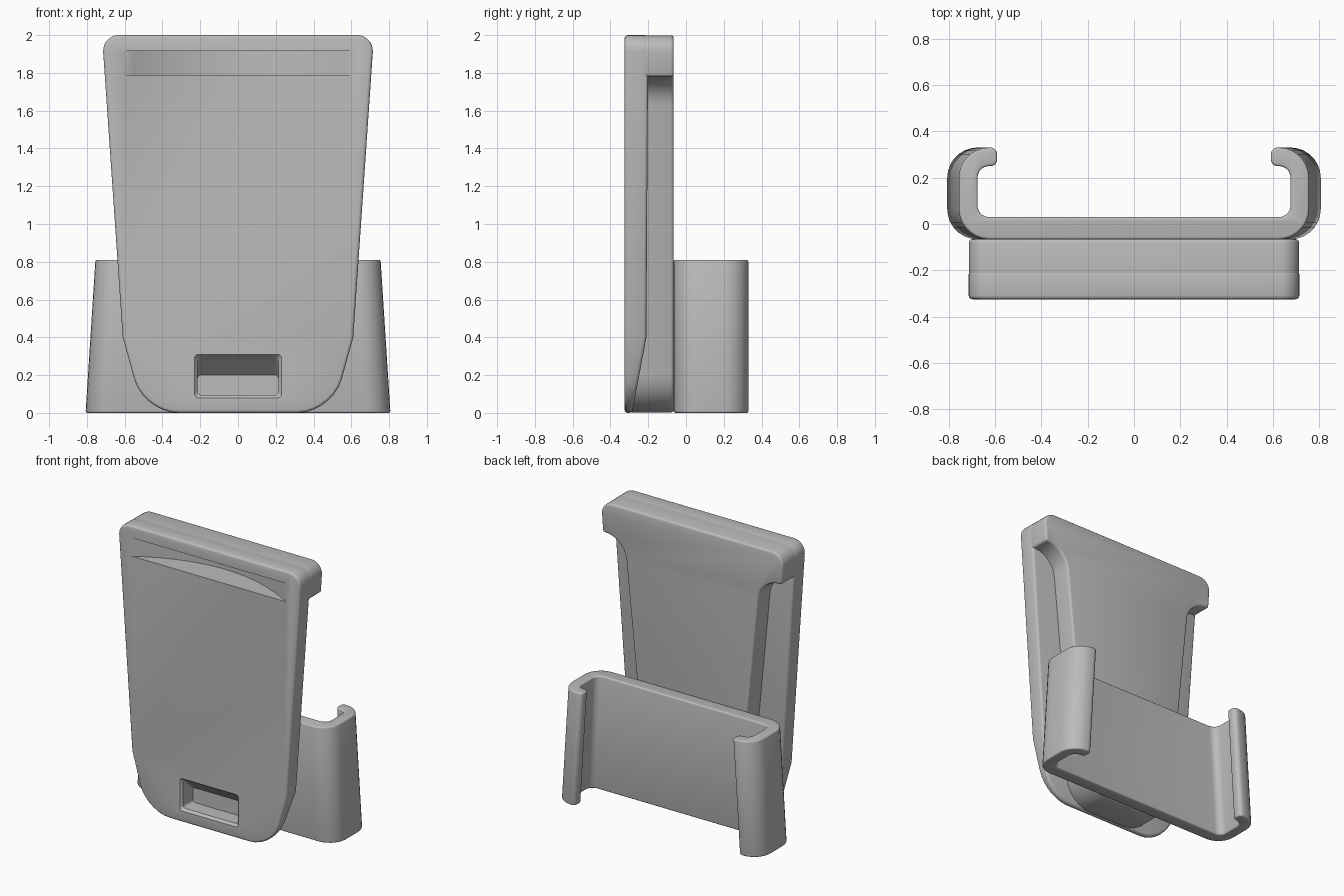
import bpy, bmesh, math
from mathutils import Vector

if "Cube" in bpy.data.objects:
    bpy.data.objects.remove(bpy.data.objects["Cube"])

grey = bpy.data.materials.new("grey plastic")
grey.diffuse_color = (0.5, 0.5, 0.5, 1)
grey.use_nodes = True
grey.node_tree.nodes["Principled BSDF"].inputs["Base Color"].default_value = grey.diffuse_color


def outline(half, seg=7):
    """Mirror the right half (x, v, corner size) and round every corner."""
    pts = half + [(-x, v, r) for x, v, r in reversed(half)]
    out = []
    for i, (x, v, r) in enumerate(pts):
        c = Vector((x, v))
        if r == 0:
            out.append(c)
            continue
        a = c + (Vector(pts[i - 1][:2]) - c).normalized() * r
        b = c + (Vector(pts[(i + 1) % len(pts)][:2]) - c).normalized() * r
        ha, hb = a.lerp(c, 0.55), b.lerp(c, 0.55)
        for k in range(seg + 1):
            t = k / seg
            u = 1 - t
            out.append(a * u**3 + ha * 3 * u * u * t + hb * 3 * u * t * t + b * t**3)
    return out


def loft(name, rings):
    """Solid skinned through rings of equal point count."""
    bm = bmesh.new()
    vs = [[bm.verts.new(p) for p in ring] for ring in rings]
    n = len(vs[0])
    for lo, hi in zip(vs, vs[1:]):
        for i in range(n):
            j = (i + 1) % n
            bm.faces.new((lo[i], lo[j], hi[j], hi[i]))
    bm.faces.new(vs[0])
    bm.faces.new(vs[-1])
    bmesh.ops.recalc_face_normals(bm, faces=bm.faces)
    me = bpy.data.meshes.new(name)
    bm.to_mesh(me)
    bm.free()
    ob = bpy.data.objects.new(name, me)
    bpy.context.collection.objects.link(ob)
    me.materials.append(grey)
    return ob


def upright(half, y):
    return [(p.x, y, p.y) for p in outline(half)]


def finish(ob, width, cutters=()):
    """Round the rims, cut the recesses and shade."""
    bev = ob.modifiers.new("rim", 'BEVEL')
    bev.width = width
    bev.segments = 3
    bev.limit_method = 'ANGLE'
    bev.angle_limit = math.radians(50)
    bev.use_clamp_overlap = False
    for c in cutters:
        mod = ob.modifiers.new("cut", 'BOOLEAN')
        mod.operation = 'DIFFERENCE'
        mod.solver = 'EXACT'
        mod.object = c
    bpy.ops.object.select_all(action='DESELECT')
    ob.select_set(True)
    bpy.context.view_layer.objects.active = ob
    bpy.ops.object.convert(target='MESH')
    bpy.ops.object.shade_smooth_by_angle(angle=math.radians(35))


# Long curved finger slot near the top
arc = [(x, -0.325 + 0.18 * (1 - (x / 0.605) ** 2))
       for x in (0.605 * (1 - k / 12) for k in range(25))]
arc += [(-0.605, -0.4), (0.605, -0.4)]
slot = loft("slot_cutter", [[(x, y, z) for x, y in arc] for z in (1.785, 1.915)])

# Lower pocket with flared mouth and sloping ceiling
pocket = loft("pocket_cutter", [
    upright([(hw, lo, 0.02), (hw, hi, 0.02)], y)
    for y, hw, lo, hi in ((-0.4, 0.23, 0.08, 0.31), (-0.325, 0.23, 0.08, 0.31),
                          (-0.308, 0.215, 0.095, 0.298), (-0.2, 0.215, 0.095, 0.2))])
cutters = (slot, pocket)
for c in cutters:
    c.hide_render = True

# Tapered front plate, thinning towards its lower end
shape = [(0.50, 0.0, 0.185), (0.61, 0.4, 0), (0.72, 2.0, 0.09)]
plate = loft("front_plate", [upright(shape, -0.325), upright(shape, -0.2)])
bm = bmesh.new()
bm.from_mesh(plate.data)
bmesh.ops.bisect_plane(bm, geom=bm.verts[:] + bm.edges[:] + bm.faces[:],
                       dist=1e-5, plane_co=(0, 0, 0.4), plane_no=(0, 0, 1))
for v in bm.verts:
    if v.co.y > -0.25:
        z = v.co.z
        v.co.y = -0.2 - 0.01 * (2 - z) / 1.6 if z >= 0.399 else -0.21 - 0.075 * (0.4 - z) / 0.4
bm.to_mesh(plate.data)
bm.free()
finish(plate, 0.016, cutters)

# Narrower spine widening into a full-width head
shape = [(0.355, 0.002, 0.2), (0.535, 1.78, 0.15), (0.704, 1.78, 0), (0.719, 1.999, 0.09)]
spine = loft("spine", [upright(shape, -0.30), upright(shape, -0.065)])
finish(spine, 0.016, cutters)

# Rear clip with hooked arms, spreading towards the bottom
shape = outline([(0.755, -0.066, 0.13), (0.755, 0.33, 0.13), (0.59, 0.33, 0.03),
                 (0.59, 0.25, 0.03), (0.675, 0.25, 0.05), (0.675, 0.03, 0.05)])
clip = loft("rear_clip", [
    [(p.x + math.copysign(s, p.x), p.y, z) for p in shape]
    for z, s in ((0.0, 0.052), (0.81, 0.0))])
finish(clip, 0.01)

for c in cutters:
    bpy.data.objects.remove(c)
